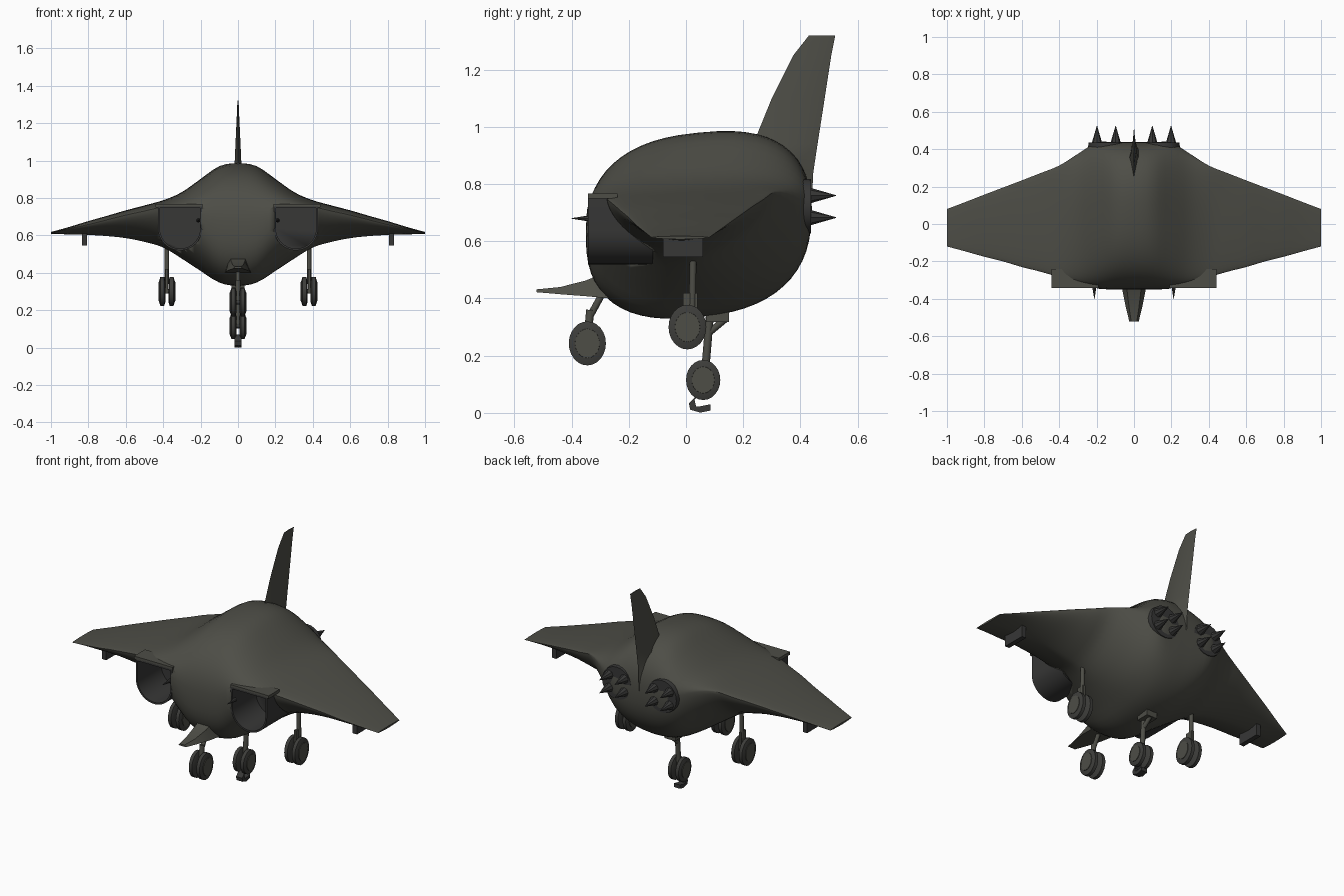
import bpy, bmesh, math
from mathutils import Vector

if "Cube" in bpy.data.objects:
    bpy.data.objects.remove(bpy.data.objects["Cube"])


def mat(name, rgb):
    m = bpy.data.materials.new(name)
    m.diffuse_color = (*rgb, 1)
    m.use_nodes = True
    m.node_tree.nodes["Principled BSDF"].inputs["Base Color"].default_value = m.diffuse_color
    return m


PAINT = mat("olive_grey_paint", (0.075, 0.075, 0.062))
DARK = mat("dark_grey_metal", (0.038, 0.038, 0.037))
TYRE = mat("tyre_grey", (0.047, 0.047, 0.043))


def finish(bm, name, mats, angle=35):
    bmesh.ops.recalc_face_normals(bm, faces=bm.faces)
    me = bpy.data.meshes.new(name)
    bm.to_mesh(me)
    bm.free()
    ob = bpy.data.objects.new(name, me)
    bpy.context.collection.objects.link(ob)
    for m in mats:
        me.materials.append(m)
    bpy.ops.object.select_all(action='DESELECT')
    ob.select_set(True)
    bpy.context.view_layer.objects.active = ob
    bpy.ops.object.shade_smooth_by_angle(angle=math.radians(angle))
    return ob


def loft(name, rings, mats, angle=35, caps=True):
    bm = bmesh.new()
    vs = [[bm.verts.new(p) for p in r] for r in rings]
    n = len(rings[0])
    for a, b in zip(vs, vs[1:]):
        for i in range(n):
            bm.faces.new((a[i], a[(i + 1) % n], b[(i + 1) % n], b[i]))
    if caps:
        bm.faces.new(vs[0])
        bm.faces.new(vs[-1])
    return finish(bm, name, mats, angle)


def rod(name, a, b, r1, r2, m, seg=12):
    a, b = Vector(a), Vector(b)
    d = b - a
    bm = bmesh.new()
    bmesh.ops.create_cone(bm, cap_ends=True, segments=seg, radius1=r1, radius2=r2, depth=d.length)
    bm.transform(d.to_track_quat('Z', 'Y').to_matrix().to_4x4())
    bmesh.ops.translate(bm, verts=bm.verts, vec=(a + b) / 2)
    return finish(bm, name, [m])


def box(name, lo, hi, m):
    bm = bmesh.new()
    bmesh.ops.create_cube(bm, size=1)
    for v in bm.verts:
        v.co = Vector([(lo[k] + hi[k]) / 2 + v.co[k] * (hi[k] - lo[k]) for k in range(3)])
    return finish(bm, name, [m])


# Blended body and wing: half-span tables at every 0.1 in x
TOP = [.98, .965, .90, .83, .785, .758, .732, .703, .675, .645, .618]
BOT = [.335, .352, .41, .475, .535, .565, .585, .596, .602, .605, .607]
FRONT = [-.35, -.35, -.345, -.32, -.285, -.255, -.23, -.2, -.175, -.147, -.12]
BACK = [.438, .438, .435, .375, .312, .272, .233, .195, .157, .118, .08]
Z_LEAD = [.62, .63, .69, .74, .75, .73, .708, .683, .658, .635, .613]
Z_TRAIL = [.70, .70, .72, .76, .772, .747, .722, .695, .668, .64, .613]


def at(tab, x):
    s = min(abs(x) * 10, 9.9999)
    i = int(s)
    t = s - i
    p1, p2 = tab[i], tab[i + 1]
    p0 = tab[abs(i - 1)]
    p3 = tab[i + 2] if i < 9 else 2 * p2 - p1
    return p1 + .5 * t * (p2 - p0 + t * (2*p0 - 5*p1 + 4*p2 - p3 + t * (3*(p1 - p2) + p3 - p0)))


def body_ring(x, n=56):
    f, b, top, bot, zl, zt = (at(t, x) for t in (FRONT, BACK, TOP, BOT, Z_LEAD, Z_TRAIL))
    w = min(1, max(0, (abs(x) - .12) / .3))
    zm = (zl + zt) / 2
    ring = []
    for k in range(n):
        a = 2 * math.pi * k / n
        c, s = math.cos(a), math.sin(a)
        e = 2.5 - (.5 if s > 0 else .9) * w
        u = math.copysign(abs(c) ** (2 / e), c)
        v = math.copysign(abs(s) ** (2 / e), s)
        h = top - zm if s > 0 else zm - bot
        ring.append((x, (f + b) / 2 + u * (b - f) / 2, zm + u * (zt - zl) / 2 + v * h))
    return ring


body = loft("body_and_wings", [body_ring(i / 30) for i in range(-30, 31)], [PAINT, DARK])


# Intakes: flat-topped round ducts cut into the body and lined with sleeves
def duct(side, r, y):
    pts = [(-r, .118 * r / .118), (r, .118 * r / .118)]
    pts += [(r * math.cos(a), -r * math.sin(a)) for a in (math.pi * k / 20 for k in range(21))]
    return [(side * (.31 + px), y, .637 + pz) for px, pz in pts]


for s, side in ((1, "right"), (-1, "left")):
    cut = loft("intake_cutter", [duct(s, .113, -.6), duct(s, .113, -.12)], [PAINT, DARK])
    for p in cut.data.polygons:
        p.material_index = 1
    md = body.modifiers.new("intake", 'BOOLEAN')
    md.operation, md.solver, md.object = 'DIFFERENCE', 'EXACT', cut
    bpy.context.view_layer.objects.active = body
    bpy.ops.object.modifier_apply(modifier=md.name)
    bpy.data.objects.remove(cut)
    loft(side + "_intake_sleeve",
         [duct(s, .108, -.115), duct(s, .108, -.342), duct(s, .118, -.342), duct(s, .118, -.115)],
         [DARK], caps=False)
    # wing panel over the intake and small probe beside it
    x0, x1 = sorted((s * .19, s * .44))
    box(side + "_intake_roof", (x0, -.342, .75), (x1, -.24, .768), PAINT)
    rod(side + "_intake_probe", (s * .212, -.33, .68), (s * .212, -.4, .68), .012, .001, DARK, 8)

    # Exhaust nozzle with pointed petals
    X = s * .148
    rod(side + "_exhaust", (X, .33, .722), (X, .437, .722), .105, .095, DARK, 24)
    for dx in (-.05, .05):
        for z in (.76, .683):
            rod(side + "_exhaust_spike", (X + dx, .425, z), (X + dx, .525, z), .03, .001, DARK, 8)

    # Underwing rack
    box(side + "_wing_rack", (s * .82 - .014, -.08, .545), (s * .82 + .014, .06, .635), DARK)

# Tail fin
FIN = [(.70, .24, .438, .055), (.84, .235, .445, .04), (.94, .235, .46, .02),
       (1.10, .30, .485, .013), (1.25, .375, .508, .006), (1.32, .43, .522, .003)]
loft("tail_fin", [[(0, f, z), (t, f + .55 * (b - f), z), (0, b, z), (-t, f + .55 * (b - f), z)]
                  for z, f, b, t in FIN], [PAINT], 20)

# Flat nose boom
BOOM = [(-.26, .07, .50, .40), (-.35, .063, .463, .408), (-.44, .045, .44, .415), (-.522, .025, .432, .422)]
loft("nose_boom", [[(-w, y, lo), (w, y, lo), (w * .6, y, hi), (-w * .6, y, hi)]
                   for y, w, hi, lo in BOOM], [PAINT], 20)


# Landing gear: twin wheels with raised hubs
def wheel_pair(name, x, y, z, ry, rz):
    for o in (-.025, .025):
        # (half width, radius scale) across each tyre, hub on both sides
        rings = [[(x + o + d, y + k * ry * math.cos(a), z + k * rz * math.sin(a))
                  for a in (2 * math.pi * i / 24 for i in range(24))]
                 for d, k in ((-.017, .72), (-.01, 1), (.01, 1), (.017, .72))]
        loft(name + "_tyre", rings, [TYRE])
        out = math.copysign(1, o)
        hub = [[(x + o + out * d, y + k * ry * math.cos(a), z + k * rz * math.sin(a))
                for a in (2 * math.pi * i / 20 for i in range(20))]
               for d, k in ((.01, .68), (.02, .66))]
        loft(name + "_hub", hub, [PAINT])
    rod(name + "_axle", (x - .03, y, z), (x + .03, y, z), .012, .012, TYRE)


for s, side in ((1, "right"), (-1, "left")):
    x = s * .38
    wheel_pair(side + "_main_wheel", x, .005, .30, .066, .078)
    rod(side + "_main_leg", (x, .022, .34), (x, .025, .58), .012, .012, PAINT)
    box(side + "_main_fork", (x - .007, -.01, .29), (x + .007, .04, .42), PAINT)

wheel_pair("nose_wheel", 0, -.345, .243, .065, .077)
rod("nose_leg", (0, -.345, .25), (0, -.335, .36), .014, .014, PAINT)
rod("nose_leg_brace", (0, -.34, .33), (0, -.28, .44), .012, .012, PAINT)

wheel_pair("tail_wheel", 0, .06, .115, .06, .07)
rod("tail_leg", (0, .065, .12), (0, .085, .36), .014, .014, PAINT)
box("tail_leg_mount", (-.035, .07, .318), (.035, .15, .38), PAINT)
rod("tail_leg_brace", (0, .08, .28), (0, .14, .33), .012, .012, PAINT)

# Tail hook
HOOK = [(.045, .065), (.02, .04), (.025, .017), (.05, .013), (.085, .02)]
loft("tail_hook", [[(-.02, y, z - .012), (.02, y, z - .012), (.02, y, z + .01), (-.02, y, z + .01)]
                   if i > 2 else
                   [(-.02, y - .01, z - .006), (.02, y - .01, z - .006), (.02, y + .01, z + .006), (-.02, y + .01, z + .006)]
                   for i, (y, z) in enumerate(HOOK)], [DARK])
